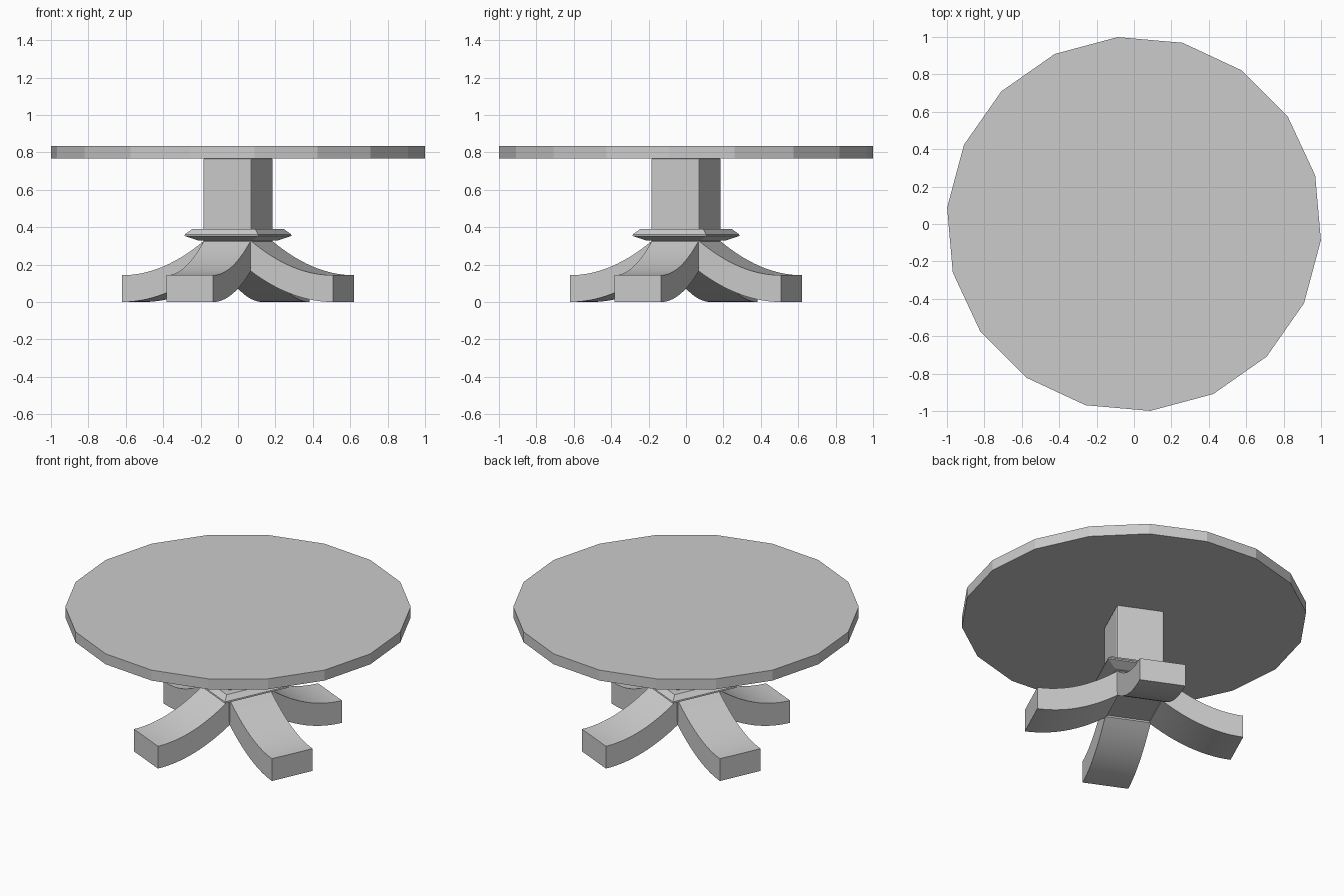
import bpy, bmesh, math

cube = bpy.data.objects.get("Cube")
if cube:
    bpy.data.objects.remove(cube, do_unlink=True)

grey = bpy.data.materials.new("plain grey")
grey.use_nodes = True
colour = (0.6, 0.6, 0.6, 1)
grey.diffuse_color = colour
grey.node_tree.nodes["Principled BSDF"].inputs["Base Color"].default_value = colour

TURN = math.radians(-24.5)   # the base is turned on its axis


def finish(name, bm, smooth=False):
    bmesh.ops.recalc_face_normals(bm, faces=bm.faces)
    mesh = bpy.data.meshes.new(name)
    bm.to_mesh(mesh)
    bm.free()
    mesh.materials.append(grey)
    obj = bpy.data.objects.new(name, mesh)
    bpy.context.collection.objects.link(obj)
    if smooth:
        bpy.ops.object.select_all(action='DESELECT')
        obj.select_set(True)
        bpy.context.view_layer.objects.active = obj
        bpy.ops.object.shade_smooth_by_angle(angle=math.radians(30))
    return obj


def turned_solid(name, profile, sides, start):
    """Closed solid lofted through regular polygons of (radius, height)."""
    bm = bmesh.new()
    rings = []
    for r, z in profile:
        angles = [start + math.tau * i / sides for i in range(sides)]
        rings.append([bm.verts.new((r * math.cos(a), r * math.sin(a), z)) for a in angles])
    for low, high in zip(rings, rings[1:]):
        for i in range(sides):
            j = (i + 1) % sides
            bm.faces.new((low[i], low[j], high[j], high[i]))
    bm.faces.new(rings[0])
    bm.faces.new(rings[-1])
    return finish(name, bm)


# Table top
turned_solid("table_top", [(1.003, 0.767), (1.003, 0.834)], 18, math.radians(15))

# Square column with softened corners
corner = TURN + math.pi / 4
column = turned_solid("column", [(0.2, 0.18), (0.2, 0.768)], 4, corner)
bevel = column.modifiers.new("soft_corners", 'BEVEL')
bevel.width = 0.008
bevel.segments = 2

# Square collar with a pointed rim
turned_solid("collar", [(0.225, 0.328), (0.305, 0.353), (0.303, 0.362), (0.262, 0.39)], 4, corner)

# Four sweeping legs
INNER, OUTER, HALF_WIDTH, STEPS = 0.13, 0.62, 0.137, 14


def build_leg(name, angle):
    bm = bmesh.new()
    rings = []
    for i in range(STEPS + 1):
        t = i / STEPS
        r = OUTER + (INNER - OUTER) * t
        low, high = 0.17 * t * t, 0.143 + 0.19 * t * t
        ring = []
        for side, z in ((-1, low), (1, low), (1, high), (-1, high)):
            w = side * HALF_WIDTH
            ring.append(bm.verts.new((r * math.cos(angle) - w * math.sin(angle),
                                      r * math.sin(angle) + w * math.cos(angle), z)))
        rings.append(ring)
    for a, b in zip(rings, rings[1:]):
        for i in range(4):
            j = (i + 1) % 4
            bm.faces.new((a[i], a[j], b[j], b[i]))
    bm.faces.new(rings[0])
    bm.faces.new(rings[-1])
    finish(name, bm, smooth=True)


for k, place in enumerate(("right", "back", "left", "front")):
    build_leg("leg_" + {"right": "left", "left": "right"}.get(place, place), TURN + k * math.pi / 2)
